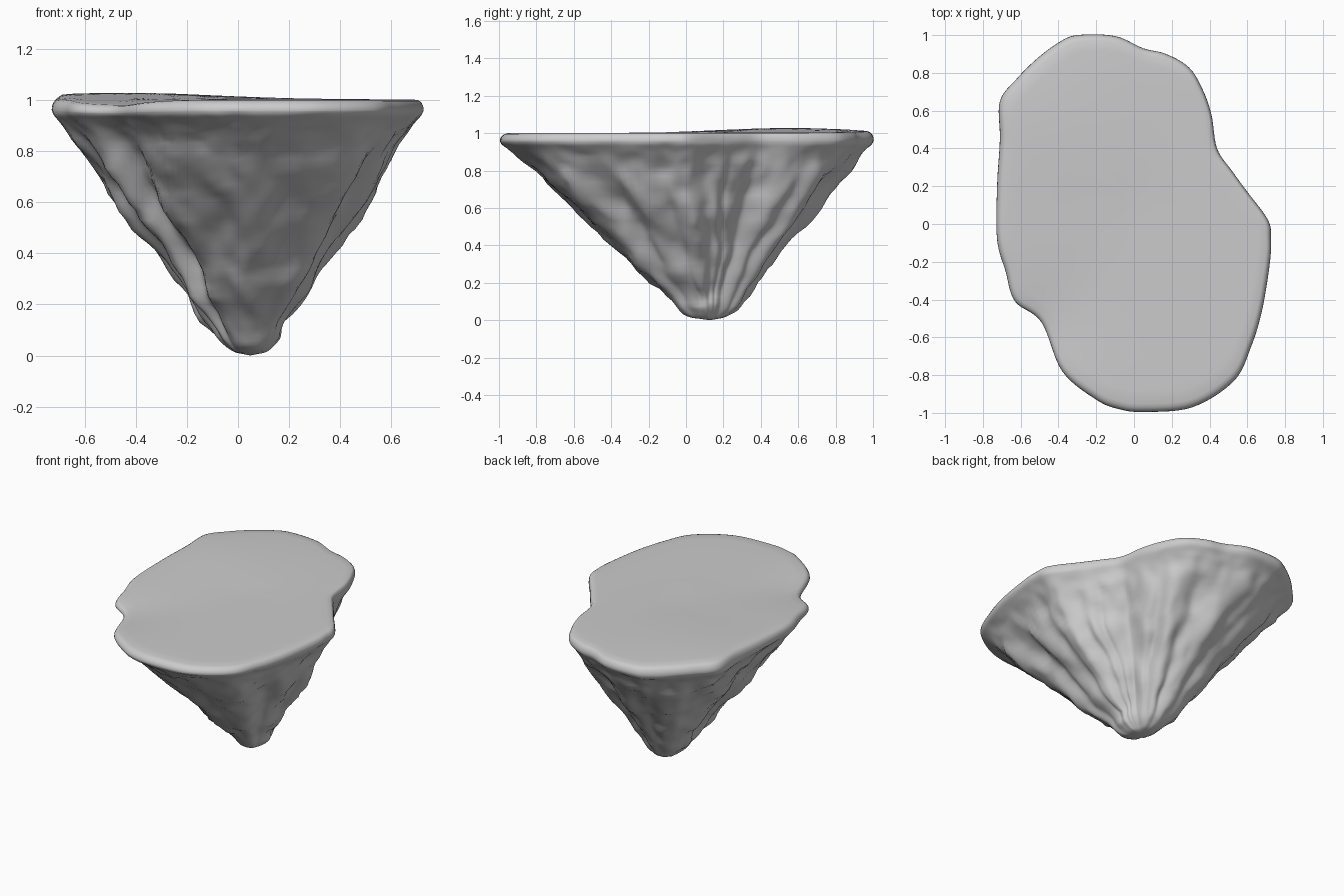
import bpy, bmesh, math
from mathutils import Vector, noise

if "Cube" in bpy.data.objects:
    bpy.data.objects.remove(bpy.data.objects["Cube"])

# Rim outline seen from above, counter-clockwise
OUTLINE = [(.71, .02), (.60, .17), (.52, .28), (.44, .40), (.41, .58), (.36, .72), (.29, .83),
           (.17, .90), (.05, .93), (-.10, .995), (-.30, 1.0), (-.40, .96), (-.52, .87),
           (-.62, .77), (-.71, .65), (-.71, .45), (-.725, .2), (-.725, -.08), (-.68, -.25),
           (-.63, -.41), (-.49, -.52), (-.38, -.78), (-.2, -.93), (-.08, -.98), (.05, -.995),
           (.31, -.97), (.53, -.83), (.62, -.65), (.68, -.45), (.72, -.2), (.725, -.08)]
# (fraction of the rim, height) from the root to the rim
WALL = [(.05, .008), (.09, .016), (.14, .045), (.20, .10), (.30, .20), (.39, .30), (.48, .40),
        (.58, .50), (.69, .60), (.78, .70), (.86, .80), (.915, .87), (.955, .91), (.99, .94), (1.0, .958)]
LIP = [(.998, .972), (.99, .986), (.978, .995), (.962, 1.0), (.9, 1.002), (.75, 1.002),
       (.55, 1.002), (.35, 1.002), (.15, 1.002)]
# Gullies running down the rock: (direction in degrees, depth, half width in degrees)
GULLIES = [(-2, .07, 7), (14, .04, 4), (36, .05, 8), (62, .07, 6), (84, .06, 6), (112, .06, 8),
           (145, .07, 9), (178, .06, 8), (205, .06, 8), (229, .12, 7), (257, .07, 12),
           (282, .05, 10), (309, .08, 7), (332, .05, 6)]
ROOT = Vector((.05, .13))
PER_SEGMENT = 7


def spline(points, steps, closed):
    """Catmull-Rom curve through the points."""
    n, out = len(points), []
    pick = (lambda i: Vector(points[i % n])) if closed else (lambda i: Vector(points[max(0, min(n - 1, i))]))
    for i in range(n if closed else n - 1):
        a, b, c, d = (pick(i + k) for k in (-1, 0, 1, 2))
        for s in range(steps):
            t = s / steps
            out.append(.5 * (2 * b + (c - a) * t + (2 * a - 5 * b + 4 * c - d) * t * t
                             + (3 * b - a - 3 * c + d) * t ** 3))
    if not closed:
        out.append(Vector(points[-1]))
    return out


def gully_cut(angle, z):
    """Relative inward cut of the wall at a direction and height."""
    fade = min(1, z / .12) * max(0, min(1, (.94 - z) / .3))
    wander = 5 * noise.noise(Vector((math.cos(angle) * 2, math.sin(angle) * 2, z * 4)))
    cut = 0
    for direction, depth, width in GULLIES:
        off = (math.degrees(angle) + wander - direction + 180) % 360 - 180
        cut += depth * math.exp(-(off / width) ** 2)
    return 1.2 * cut * fade


def top_height(p, z):
    """Gentle swell of the flat top, highest at the back left."""
    swell = .026 * math.exp(-((p.x + .45) ** 2 + (p.y - .55) ** 2) / .25)
    dip = .022 * math.exp(-((p.x + .5) ** 2 + (p.y + .55) ** 2) / .08)
    return z + (swell - dip) * max(0, min(1, (z - .93) / .07))


rim = spline(OUTLINE, PER_SEGMENT, True)
profile = spline(WALL, 3, False) + [Vector(p) for p in LIP]
wall_count = len(profile) - len(LIP)

# Floating rock: one loft of rings from the root, over the lip, to the middle of the top
bm = bmesh.new()
rings = []
for k, (f, z) in enumerate(profile):
    ring = []
    is_wall = k < wall_count
    centre = ROOT if is_wall else ROOT * (1 - (1 - f) * .9)
    for p in rim:
        q = centre + (p - ROOT) * f if is_wall else ROOT + (p - ROOT) * f
        h = z
        if is_wall:
            d = p - ROOT
            angle = math.atan2(d.y, d.x)
            q = ROOT + d * f * (1 - gully_cut(angle, z))
            # Lumps on the wall, fading out at the lip
            rough = max(0, min(1, (.96 - z) / .12)) * min(1, f / .2)
            v = Vector((q.x, q.y, z))
            lump = .035 * noise.noise(v * 4.5) + .016 * noise.noise(v * 11)
            q += d.normalized() * lump * rough
            h += .012 * noise.noise(v * 14) * min(1, z / .03) * rough
        ring.append(bm.verts.new((q.x, q.y, max(0, top_height(q, h)))))
    rings.append(ring)

n = len(rim)
for low, high in zip(rings, rings[1:]):
    for i in range(n):
        j = (i + 1) % n
        bm.faces.new((low[i], low[j], high[j], high[i]))

# Close the root and the top with fans
for ring, z in ((rings[0], .0), (rings[-1], 1.003)):
    c = sum((v.co for v in ring), Vector()) / n
    hub = bm.verts.new((c.x, c.y, z))
    for i in range(n):
        bm.faces.new((ring[i], ring[(i + 1) % n], hub))
bmesh.ops.recalc_face_normals(bm, faces=bm.faces[:])
for face in bm.faces:
    face.smooth = True

mesh = bpy.data.meshes.new("floating_rock")
bm.to_mesh(mesh)
bm.free()
rock = bpy.data.objects.new("floating_rock", mesh)
bpy.context.collection.objects.link(rock)
